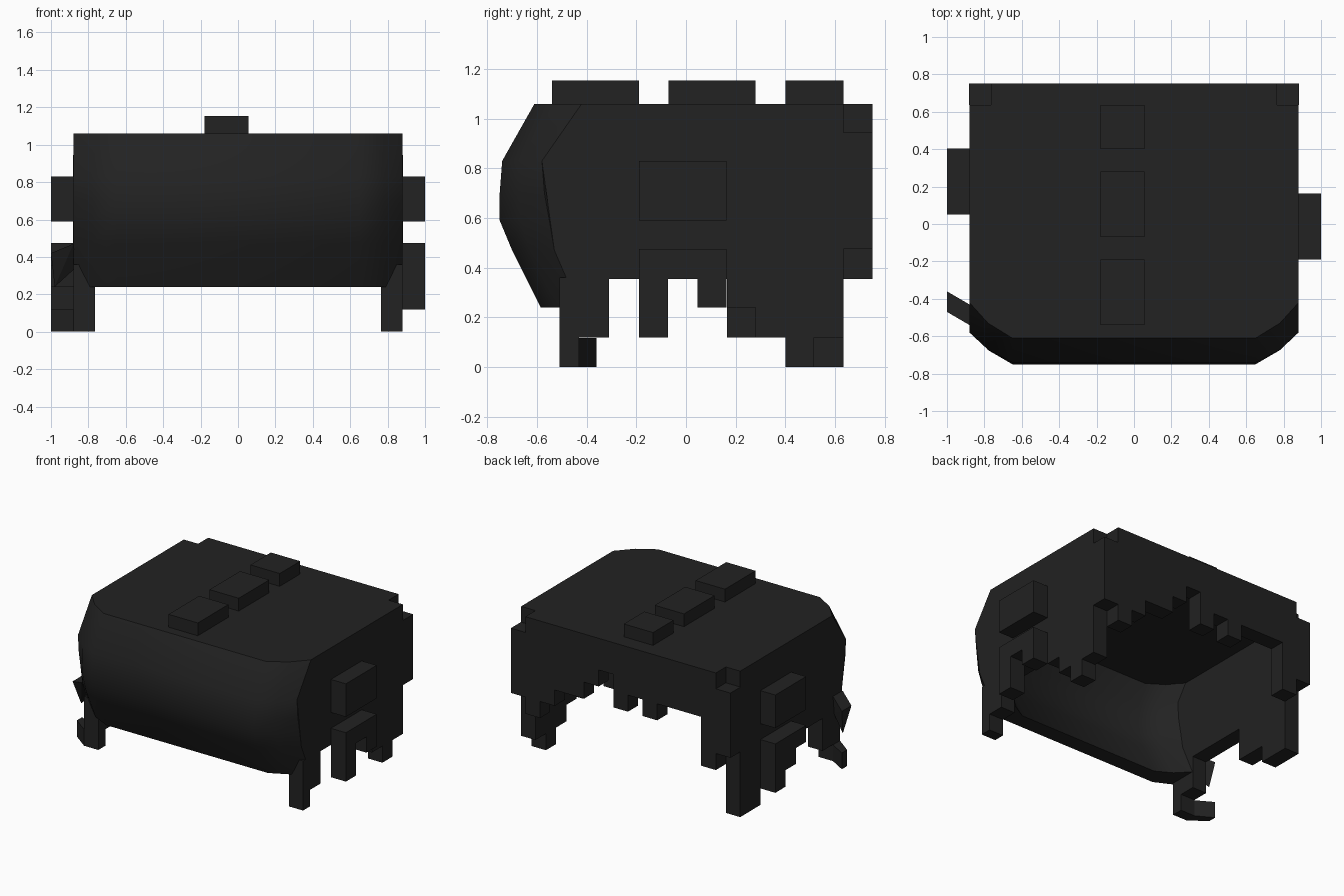
import bpy
import bmesh

if "Cube" in bpy.data.objects:
    bpy.data.objects.remove(bpy.data.objects["Cube"])

black = bpy.data.materials.new("soft black")
black.diffuse_color = (0.016, 0.016, 0.016, 1)
black.use_nodes = True
black.node_tree.nodes["Principled BSDF"].inputs["Base Color"].default_value = black.diffuse_color


def finish(name, bm, smooth=False):
    bmesh.ops.recalc_face_normals(bm, faces=bm.faces)
    mesh = bpy.data.meshes.new(name)
    bm.to_mesh(mesh)
    bm.free()
    mesh.materials.append(black)
    ob = bpy.data.objects.new(name, mesh)
    bpy.context.collection.objects.link(ob)
    if smooth:
        bpy.ops.object.select_all(action='DESELECT')
        ob.select_set(True)
        bpy.context.view_layer.objects.active = ob
        bpy.ops.object.shade_smooth_by_angle(angle=0.6)
    return ob


def prism(name, pts, axis, lo, hi):
    """Extrude a 2D outline along an axis (0 = x, 1 = y, 2 = z)."""
    bm = bmesh.new()

    def place(p, d):
        c = list(p)
        c.insert(axis, d)
        return bm.verts.new(c)

    a = [place(p, lo) for p in pts]
    b = [place(p, hi) for p in pts]
    caps = [bm.faces.new(a), bm.faces.new(b)]
    for i in range(len(pts)):
        j = (i + 1) % len(pts)
        bm.faces.new((a[i], a[j], b[j], b[i]))
    bmesh.ops.recalc_face_normals(bm, faces=bm.faces)
    bmesh.ops.triangulate(bm, faces=caps)
    return finish(name, bm)


def box(name, x0, x1, y0, y1, z0, z1):
    return prism(name, [(x0, y0), (x1, y0), (x1, y1), (x0, y1)], 2, z0, z1)


def steps(cols):
    """Stepped lower edge from (start, end, height) columns."""
    return [p for a, b, h in cols for p in ((a, h), (b, h))]


# Bulging front: height, middle depth, side depth
levels = [(0.24, -0.585, -0.43), (0.47, -0.70, -0.53), (0.59, -0.75, -0.55),
          (0.70, -0.75, -0.57), (0.83, -0.74, -0.58), (1.06, -0.61, -0.42)]


def front_curve(ym, ys):
    right = [(0.65, ym), (0.78, ys + 0.58 * (ym - ys)), (0.88, ys)]
    return [(-x, y) for x, y in reversed(right)] + right


bm = bmesh.new()
rings = []
for z, ym, ys in levels:
    outer = front_curve(ym, ys)
    inner = [(x * 0.87, y + 0.117) for x, y in reversed(outer)]
    rings.append([bm.verts.new((x, y, z)) for x, y in outer + inner])
for r, s in zip(rings, rings[1:]):
    for i in range(12):
        j = (i + 1) % 12
        bm.faces.new((r[i], r[j], s[j], s[i]))
for i in range(5):
    bm.faces.new((rings[0][i], rings[0][i + 1], rings[0][10 - i], rings[0][11 - i]))
finish("front_panel", bm, smooth=True)

# Top slab
prism("top_panel", front_curve(-0.61, -0.42) +
      [(0.765, -0.42), (0.765, 0.635), (-0.765, 0.635), (-0.765, -0.42)], 2, 0.945, 1.06)

# Side walls with stepped lower edges
wall_front = [(-0.42, 1.06), (-0.58, 0.83), (-0.53, 0.47), (-0.43, 0.24)]
shared = [(-0.43, -0.31, 0.12), (-0.31, 0.165, 0.355)]
right_cols = shared + [(0.165, 0.28, 0.24), (0.28, 0.40, 0.12),
                       (0.40, 0.515, 0), (0.515, 0.635, 0.12)]
left_cols = shared + [(0.165, 0.40, 0.12), (0.40, 0.635, 0)]
prism("right_wall", wall_front + steps(right_cols) + [(0.635, 1.06)], 0, 0.765, 0.88)
prism("left_wall", wall_front + steps(left_cols) + [(0.635, 1.06)], 0, -0.88, -0.765)

# Back wall with ragged arch and notched corners
v = 2 / 17
heights = [0.475, 0.355, 0.71, 0.71, 0.71, 0.59, 0.71, 0.59,
           0.83, 0.71, 0.59, 0.59, 0.475, 0.355, 0.475]
back_cols = [((i - 7.5) * v, (i - 6.5) * v, h) for i, h in enumerate(heights)]
prism("back_wall", [(-0.765, 1.06), (-0.765, 0.945), (-0.882, 0.945)] + steps(back_cols) +
      [(0.882, 0.945), (0.765, 0.945), (0.765, 1.06)], 1, 0.635, 0.75)

# Raised tufts along the top
for i, (y0, y1) in enumerate([(-0.54, -0.19), (-0.07, 0.28), (0.40, 0.635)]):
    box(f"top_tuft_{i + 1}", -0.18, 0.055, y0, y1, 1.06, 1.153)

# Side tufts: an upper block and a stepped lower one on each side
for side, x0, x1, y0 in (("right", 0.88, 1.0, -0.19), ("left", -1.0, -0.88, 0.05)):
    y1, a, b = y0 + 0.353, y0 + 0.118, y0 + 0.236
    box(f"{side}_upper_tuft", x0, x1, y0, y1, 0.59, 0.83)
    if side == "right":
        cols = [(y0, a, 0.12), (a, b, 0.355), (b, y1, 0.24)]
    else:
        cols = [(y0, a, 0.355), (a, b, 0.24), (b, y1, 0.12)]
    prism(f"{side}_lower_tuft", [(y0, 0.475)] + steps(cols) + [(y1, 0.475)], 0, x0, x1)

# Front locks hanging at both corners
for side, x0 in (("right", 0.765), ("left", -0.88)):
    box(f"{side}_front_lock", x0, x0 + 0.115, -0.51, -0.43, 0, 0.36)

# Flicked-out ends on the left lock
prism("left_lock_tip", [(-0.88, -0.51), (-0.88, -0.43), (-1.0, -0.36), (-1.0, -0.42)],
      2, 0, 0.118)
bm = bmesh.new()
pts = [(-0.88, -0.54, 0.47), (-0.88, -0.43, 0.47), (-0.87, -0.45, 0.34),
       (-1.0, -0.47, 0.42), (-1.0, -0.36, 0.42), (-0.98, -0.40, 0.24)]
bmesh.ops.convex_hull(bm, input=[bm.verts.new(p) for p in pts])
finish("left_flick", bm)
